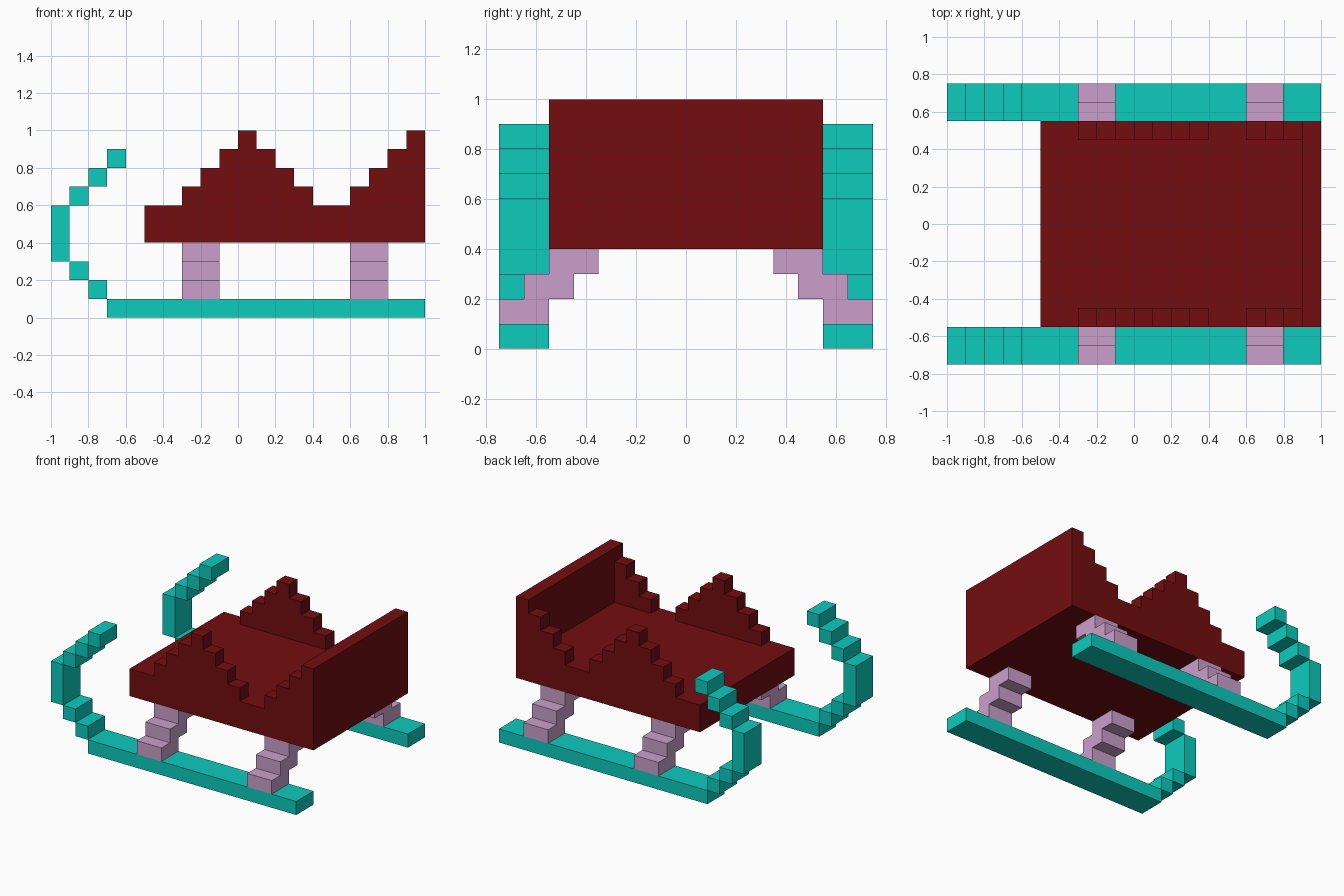
import bpy
import bmesh

if "Cube" in bpy.data.objects:
    bpy.data.objects.remove(bpy.data.objects["Cube"])


def material(name, rgb):
    m = bpy.data.materials.new(name)
    m.diffuse_color = (*rgb, 1)
    m.use_nodes = True
    m.node_tree.nodes["Principled BSDF"].inputs["Base Color"].default_value = m.diffuse_color
    return m


RED = material("dark red", (0.171, 0.004, 0.005))
TEAL = material("teal", (0.004, 0.597, 0.515))
PINK = material("dusty pink", (0.597, 0.352, 0.597))


def finish(name, bm, mat, mirror):
    bmesh.ops.recalc_face_normals(bm, faces=bm.faces)
    me = bpy.data.meshes.new(name)
    bm.to_mesh(me)
    bm.free()
    me.materials.append(mat)
    ob = bpy.data.objects.new(name, me)
    bpy.context.collection.objects.link(ob)
    if mirror:
        mod = ob.modifiers.new("mirror", 'MIRROR')
        mod.use_axis = (False, True, False)
        mod.use_mirror_merge = False
    return ob


def boxes(name, spans, mat, mirror=False):
    """One object made of boxes given as (x0, x1, y0, y1, z0, z1)."""
    bm = bmesh.new()
    for x0, x1, y0, y1, z0, z1 in spans:
        vs = bmesh.ops.create_cube(bm, size=1)["verts"]
        for v in vs:
            v.co.x = x1 if v.co.x > 0 else x0
            v.co.y = y1 if v.co.y > 0 else y0
            v.co.z = z1 if v.co.z > 0 else z0
    return finish(name, bm, mat, mirror)


def stepped_panel(name, x0, heights, base, y0, y1, mat):
    """Extruded staircase profile, one height per 0.1 column, mirrored in y."""
    pts = [(x0, base)]
    for i, h in enumerate(heights):
        pts += [(x0 + 0.1 * i, h), (x0 + 0.1 * (i + 1), h)]
    pts.append((x0 + 0.1 * len(heights), base))
    bm = bmesh.new()
    face = bm.faces.new([bm.verts.new((x, y0, z)) for x, z in pts])
    ext = bmesh.ops.extrude_face_region(bm, geom=[face], use_keep_orig=True)["geom"]
    bmesh.ops.translate(bm, vec=(0, y1 - y0, 0),
                        verts=[g for g in ext if isinstance(g, bmesh.types.BMVert)])
    return finish(name, bm, mat, True)


# Sled body: thick floor, back rest and stepped side panels
boxes("floor", [(-0.5, 1, -0.55, 0.55, 0.4, 0.6)], RED)
boxes("back_rest", [(0.9, 1, -0.55, 0.55, 0.6, 1)], RED)
stepped_panel("side_panel", -0.3, [0.7, 0.8, 0.9, 1, 0.9, 0.8, 0.7], 0.6, 0.45, 0.55, RED)
stepped_panel("arm_rest", 0.6, [0.7, 0.8, 0.9], 0.6, 0.45, 0.55, RED)

# Runners with a stepped curl at the front
curl = [(-0.7, 1, 0, 0.1), (-0.8, -0.7, 0.1, 0.2), (-0.9, -0.8, 0.2, 0.3),
        (-1, -0.9, 0.3, 0.6), (-0.9, -0.8, 0.6, 0.7), (-0.8, -0.7, 0.7, 0.8),
        (-0.7, -0.6, 0.8, 0.9)]
boxes("runner", [(a, b, 0.55, 0.75, c, d) for a, b, c, d in curl], TEAL, True)

# Legs stepping inward from the runners to the floor
for name, x in (("front_leg", -0.3), ("rear_leg", 0.6)):
    boxes(name, [(x, x + 0.2, 0.55 - 0.1 * i, 0.75 - 0.1 * i,
                  0.1 + 0.1 * i, 0.2 + 0.1 * i) for i in range(3)], PINK, True)
